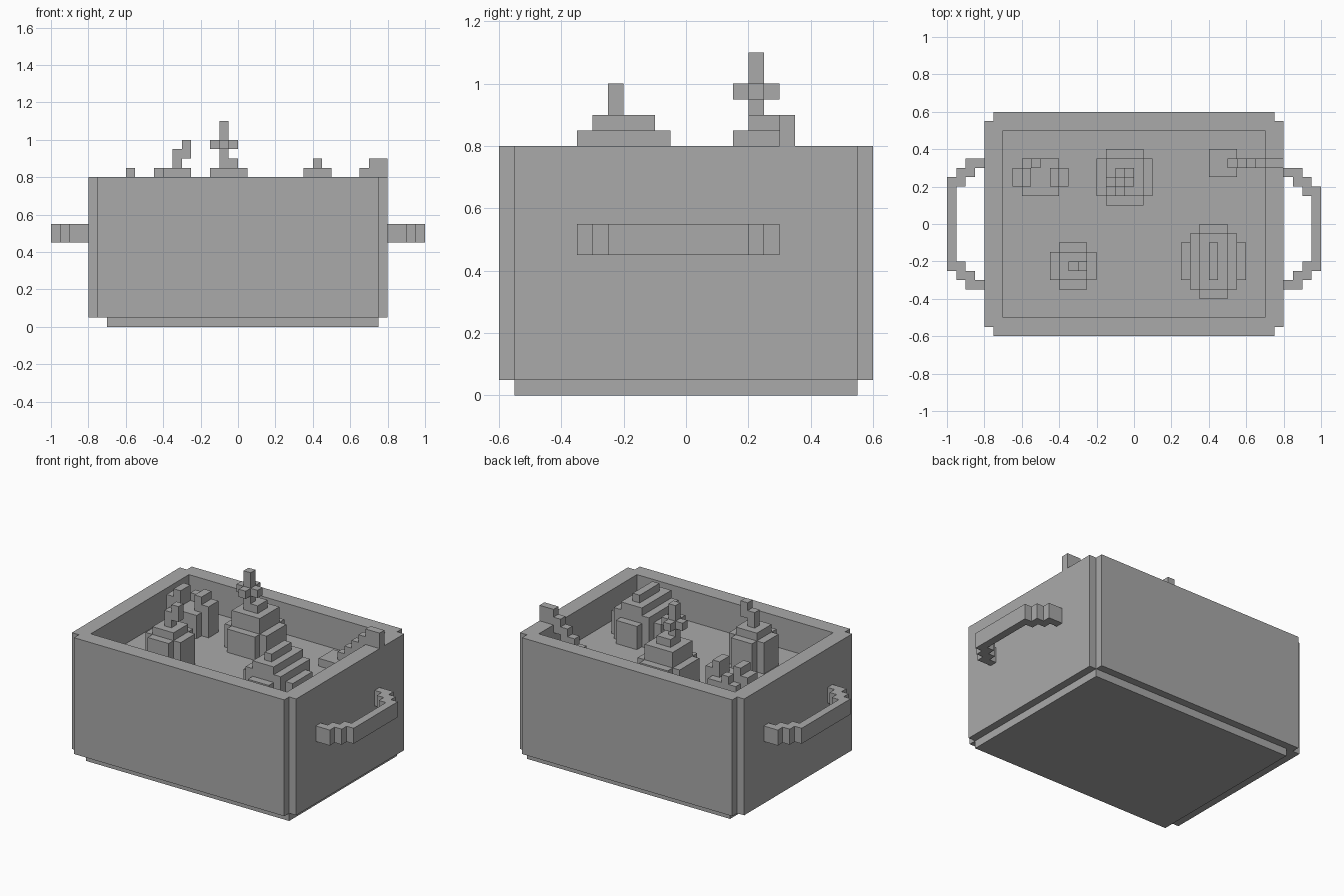
import bpy
import bmesh

U = 0.05  # block unit

cube = bpy.data.objects.get("Cube")
if cube:
    bpy.data.objects.remove(cube, do_unlink=True)

grey = bpy.data.materials.new("plain grey")
grey.use_nodes = True
tone = (0.4, 0.4, 0.4, 1.0)
grey.diffuse_color = tone
grey.node_tree.nodes["Principled BSDF"].inputs["Base Color"].default_value = tone


def prism(bm, x, y, z, steps=0):
    """Upright block whose corners are notched by a number of unit steps."""
    quarter = [(0, 0)]
    if steps:
        quarter = []
        for i in range(steps + 1):
            quarter.append((i * U, (steps - i) * U))
            if i < steps:
                quarter.append(((i + 1) * U, (steps - i) * U))
    back = quarter[::-1]
    ring = [(x[0] + a, y[0] + b) for a, b in quarter]
    ring += [(x[1] - a, y[0] + b) for a, b in back]
    ring += [(x[1] - a, y[1] - b) for a, b in quarter]
    ring += [(x[0] + a, y[1] - b) for a, b in back]
    low = [bm.verts.new((px, py, z[0])) for px, py in ring]
    high = [bm.verts.new((px, py, z[1])) for px, py in ring]
    bm.faces.new(low[::-1])
    bm.faces.new(high)
    for i in range(len(ring)):
        j = (i + 1) % len(ring)
        bm.faces.new((low[i], low[j], high[j], high[i]))


def part(name, *blocks):
    bm = bmesh.new()
    for block in blocks:
        prism(bm, *block)
    bmesh.ops.recalc_face_normals(bm, faces=bm.faces)
    mesh = bpy.data.meshes.new(name)
    bm.to_mesh(mesh)
    bm.free()
    mesh.materials.append(grey)
    obj = bpy.data.objects.new(name, mesh)
    bpy.context.collection.objects.link(obj)
    return obj


# Tub with notched corners, hollowed down to the filling
FLOOR = 0.6
tub = part("tub", ((-0.8, 0.8), (-0.6, 0.6), (0.05, 0.8), 1))
cutter = part("cavity_cutter", ((-0.7, 0.7), (-0.5, 0.5), (FLOOR, 1.0)))
cutter.hide_render = True
cutter.hide_viewport = True
cutter.display_type = 'WIRE'
hollow = tub.modifiers.new("hollow", 'BOOLEAN')
hollow.operation = 'DIFFERENCE'
hollow.solver = 'EXACT'
hollow.object = cutter
part("base", ((-0.7, 0.75), (-0.55, 0.55), (0, 0.05)))


# Stepped side handles
def handle(name, side, front, back):
    def span(a, b):
        return tuple(sorted((side * a, side * b)))
    z = (0.45, 0.55)
    blocks = [(span(0.95, 1.0), (front + 2 * U, back - 2 * U), z)]
    for i, (a, b) in enumerate(((0.8, 0.9), (0.85, 0.95))):
        blocks.append((span(a, b), (front + i * U, front + (i + 1) * U), z))
        blocks.append((span(a, b), (back - (i + 1) * U, back - i * U), z))
    for y in (front + 2 * U, back - 3 * U):
        blocks.append((span(0.9, 0.95), (y, y + U), z))
    part(name, *blocks)


handle("left_handle", 1, -0.35, 0.3)
handle("right_handle", -1, -0.35, 0.35)

# Round fruit with a blossom-topped stem
part("tall_fruit",
     ((-0.2, 0.1), (0.1, 0.4), (FLOOR, 0.75), 1),
     ((-0.15, 0.05), (0.15, 0.35), (0.75, 0.85)),
     ((-0.1, 0), (0.2, 0.3), (0.85, 0.9)))
part("tall_fruit_stem",
     ((-0.1, -0.05), (0.2, 0.25), (0.9, 1.1)),
     ((-0.15, 0), (0.15, 0.3), (0.95, 1.0), 1))

# Small fruit with a bent stem
part("small_fruit",
     ((-0.45, -0.2), (-0.35, -0.1), (FLOOR, 0.8), 1),
     ((-0.4, -0.25), (-0.3, -0.15), (0.8, 0.85)))
part("small_fruit_stem",
     ((-0.35, -0.3), (-0.25, -0.2), (0.85, 0.95)),
     ((-0.3, -0.25), (-0.25, -0.2), (0.9, 1.0)))

# Long domed loaf
part("loaf",
     ((0.25, 0.6), (-0.4, 0), (FLOOR, 0.75), 2),
     ((0.3, 0.55), (-0.35, -0.05), (0.75, 0.8)),
     ((0.35, 0.5), (-0.35, -0.05), (0.8, 0.85)),
     ((0.4, 0.45), (-0.3, -0.1), (0.85, 0.9)))

# Low lobed piece
part("lobed_piece",
     ((-0.65, -0.35), (0.15, 0.35), (FLOOR, 0.75), 1),
     ((-0.65, -0.55), (0.2, 0.3), (0.75, 0.8)),
     ((-0.45, -0.35), (0.2, 0.3), (0.75, 0.8)),
     ((-0.6, -0.55), (0.2, 0.3), (0.8, 0.85)),
     ((-0.45, -0.4), (0.2, 0.3), (0.8, 0.85)),
     ((-0.55, -0.5), (0.3, 0.35), (0.75, 0.8)))

# Spoon with a stepped handle resting on the rim
spoon = [((0.4, 0.55), (0.25, 0.4), (FLOOR, 0.65))]
for i in range(4):
    x = 0.5 + i * U
    spoon.append(((x, x + U), (0.3, 0.35), (FLOOR + i * U, FLOOR + (i + 2) * U)))
spoon.append(((0.7, 0.8), (0.3, 0.35), (0.8, 0.9)))
part("spoon", *spoon)
